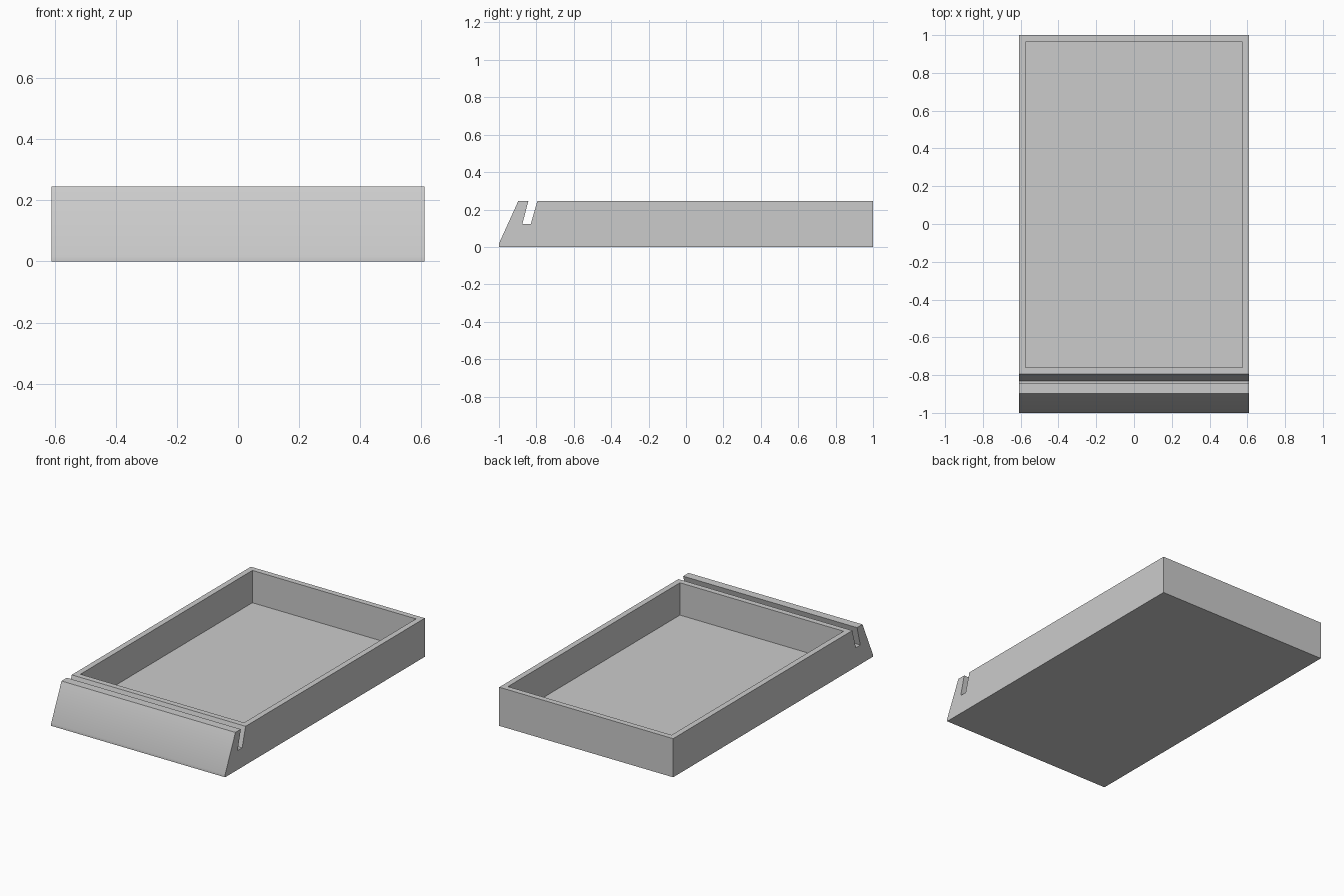
import bpy
import bmesh
import math

cube = bpy.data.objects.get("Cube")
if cube:
    bpy.data.objects.remove(cube, do_unlink=True)

HALF_WIDTH, HEIGHT, FLOOR, WALL = 0.61, 0.245, 0.04, 0.036

# Plain grey material
grey = bpy.data.materials.new("plain_grey")
grey.use_nodes = True
colour = (0.6, 0.6, 0.6, 1)
grey.diffuse_color = colour
grey.node_tree.nodes["Principled BSDF"].inputs["Base Color"].default_value = colour

# Side profile (y, z): sloping front lip, slanted slot, long body
profile = [
    (-1, 0), (1, 0), (1, HEIGHT), (-0.795, HEIGHT),
    (-0.83, 0.122), (-0.875, 0.122), (-0.843, HEIGHT),
    (-0.897, HEIGHT), (-1, 0.018),
]

bm = bmesh.new()
side = bm.faces.new([bm.verts.new((-HALF_WIDTH, y, z)) for y, z in profile])
swept = bmesh.ops.extrude_face_region(bm, geom=[side])["geom"]
moved = [v for v in swept if isinstance(v, bmesh.types.BMVert)]
bmesh.ops.translate(bm, verts=moved, vec=(2 * HALF_WIDTH, 0, 0))
bmesh.ops.recalc_face_normals(bm, faces=bm.faces)

# Sink the tray cavity into the large top face
top = max((f for f in bm.faces if f.normal.z > 0.9), key=lambda f: f.calc_area())
bmesh.ops.inset_region(bm, faces=[top], thickness=WALL, use_even_offset=True)
sunk = bmesh.ops.extrude_face_region(bm, geom=[top])["geom"]
if top.is_valid:
    bmesh.ops.delete(bm, geom=[top], context="FACES_ONLY")
bottom = [v for v in sunk if isinstance(v, bmesh.types.BMVert)]
bmesh.ops.translate(bm, verts=bottom, vec=(0, 0, FLOOR - HEIGHT))
bmesh.ops.recalc_face_normals(bm, faces=bm.faces)

mesh = bpy.data.meshes.new("slotted_tray")
bm.to_mesh(mesh)
bm.free()
mesh.materials.append(grey)
tray = bpy.data.objects.new("slotted_tray", mesh)
bpy.context.collection.objects.link(tray)

# Blend the small front toe into the slope, keep every other edge sharp
bpy.context.view_layer.objects.active = tray
tray.select_set(True)
bpy.ops.object.shade_smooth_by_angle(angle=math.radians(30))
